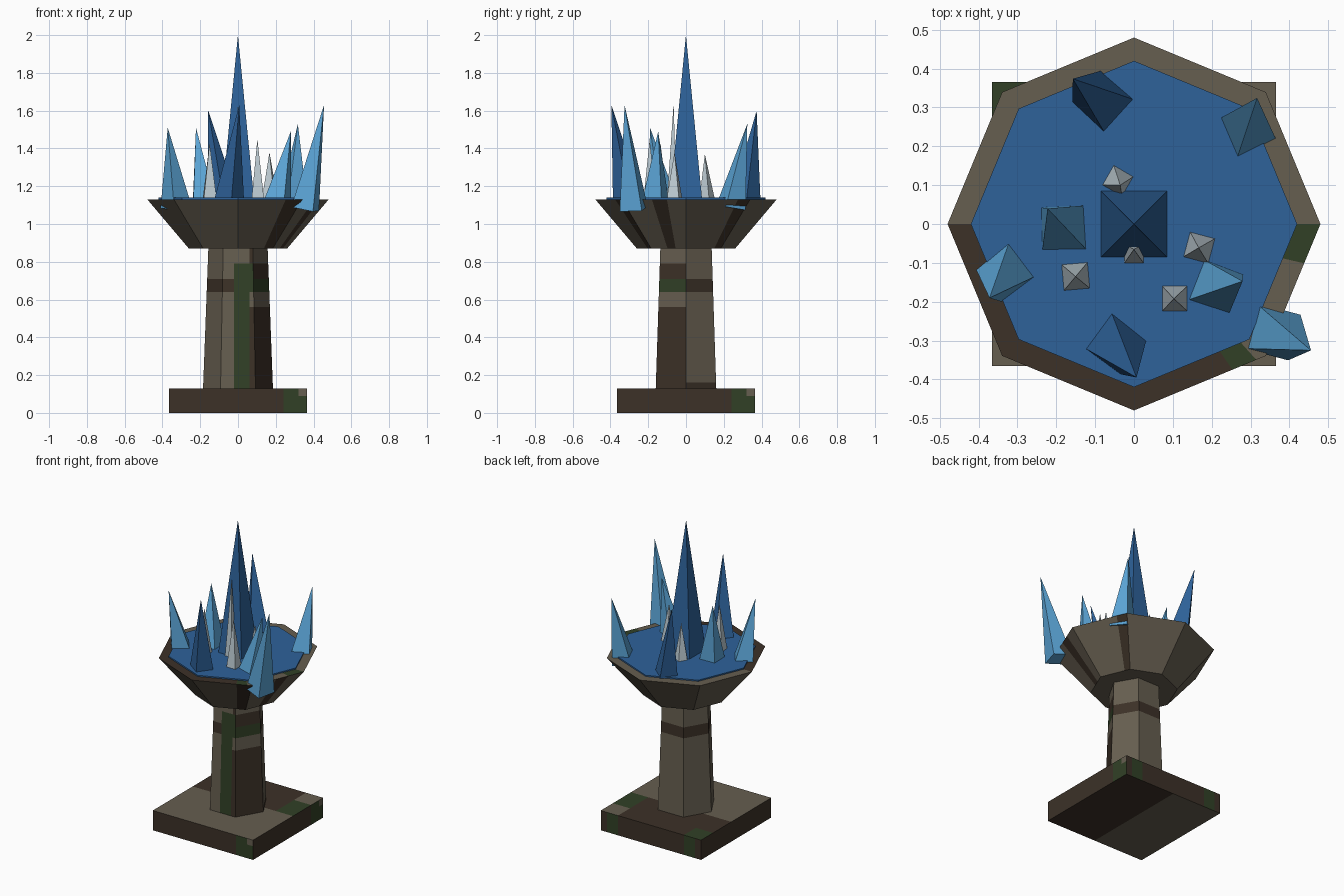
import bpy, bmesh, math
from mathutils import Vector

if "Cube" in bpy.data.objects:
    bpy.data.objects.remove(bpy.data.objects["Cube"], do_unlink=True)


def material(name, rgb):
    lin = [(c / 255 / 12.92) if c < 10 else ((c / 255 + 0.055) / 1.055) ** 2.4 for c in rgb]
    m = bpy.data.materials.new(name)
    m.use_nodes = True
    m.diffuse_color = (*lin, 1)
    m.node_tree.nodes["Principled BSDF"].inputs["Base Color"].default_value = (*lin, 1)
    return m


stone = material("stone", (102, 94, 80))
earth = material("dark_earth", (60, 49, 39))
moss = material("moss_green", (49, 64, 38))
deep = material("deep_blue", (46, 98, 154))
sky = material("light_blue", (92, 166, 216))
pale = material("pale_crystal", (190, 204, 211))
STONE, EARTH, MOSS = 0, 1, 2


def finish(name, bm, mats, rule=None):
    bmesh.ops.recalc_face_normals(bm, faces=bm.faces)
    if rule:
        for f in bm.faces:
            f.material_index = rule(f.calc_center_median(), f.normal)
    me = bpy.data.meshes.new(name)
    bm.to_mesh(me)
    bm.free()
    for m in mats:
        me.materials.append(m)
    ob = bpy.data.objects.new(name, me)
    bpy.context.collection.objects.link(ob)
    return ob


def lathe(sides, profile, start=0):
    """Closed solid from rings of (radius, height)."""
    bm = bmesh.new()
    rings = []
    for r, z in profile:
        angles = [start + 2 * math.pi * i / sides for i in range(sides)]
        rings.append([bm.verts.new((r * math.cos(a), r * math.sin(a), z)) for a in angles])
    for a, b in zip(rings, rings[1:]):
        for i in range(sides):
            j = (i + 1) % sides
            bm.faces.new((a[i], a[j], b[j], b[i]))
    bm.faces.new(rings[0][::-1])
    bm.faces.new(rings[-1])
    return bm


def cut(bm, axis, *positions):
    for p in positions:
        n = Vector(axis)
        geom = bm.verts[:] + bm.edges[:] + bm.faces[:]
        bmesh.ops.bisect_plane(bm, geom=geom, plane_co=n * p, plane_no=n)


X, Y, Z = (1, 0, 0), (0, 1, 0), (0, 0, 1)
patches = [stone, earth, moss]


# Square plinth with mossy corners
def plinth_rule(c, n):
    if n.z > 0.5:
        if c.x > 0.24 and c.y > 0.05:
            return STONE if c.y > 0.24 else MOSS
        if c.x < -0.24 and c.y > 0.24:
            return MOSS
        return EARTH if c.y > 0.05 else STONE
    if n.z < -0.5:
        return EARTH if c.x > 0 else STONE
    if n.y < -0.5:
        return (STONE if c.z > 0.09 and c.x > 0.32 else MOSS) if c.x > 0.24 else EARTH
    if n.x > 0.5:
        return (STONE if c.z > 0.09 and c.y > 0.32 else MOSS) if c.y > 0.24 else EARTH
    if n.y > 0.5:
        return MOSS if abs(c.x) > 0.24 and abs(c.x) < 0.32 else EARTH
    return EARTH


half = 0.365
bm = lathe(4, [(half * math.sqrt(2), 0), (half * math.sqrt(2), 0.13)], math.pi / 4)
cut(bm, X, -0.32, -0.24, 0, 0.24, 0.32)
cut(bm, Y, 0.05, 0.24, 0.32)
cut(bm, Z, 0.09)
finish("plinth", bm, patches, plinth_rule)


# Tapered six-sided column with painted bands
def column_rule(c, n):
    band = 0.64 < c.z < 0.71
    if n.y < -0.8:
        if c.x < -0.02:
            return EARTH if band else STONE
        if c.x < 0.06:
            return MOSS if c.z < 0.79 else STONE
        if c.z > 0.79:
            return EARTH
        return MOSS if c.z > 0.64 else STONE if c.z > 0.56 else EARTH
    if n.x > 0.5 and n.y < 0:
        if c.z < 0.56 or 0.71 < c.z < 0.79:
            return EARTH
        return MOSS if band else STONE
    if n.x > 0.5 and c.z < 0.16:
        return EARTH
    return EARTH if band else STONE


bm = lathe(6, [(0.185, 0.13), (0.157, 0.87)])
cut(bm, Z, 0.16, 0.56, 0.64, 0.71, 0.79)
cut(bm, X, -0.02, 0.06)
finish("column", bm, patches, column_rule)


# Flared eight-sided bowl with a flat rim
def bowl_rule(c, n):
    az = math.degrees(math.atan2(c.y, c.x))
    if n.z > 0.5:
        if -13 < az < 0 or -56 < az < -48:
            return MOSS
        return EARTH if az < -56 else STONE
    if n.z > -0.9 and (-24 < az < -13 or 37 < az < 45 or -56 < az < -45):
        return EARTH
    return STONE


bm = lathe(8, [(0.26, 0.87), (0.48, 1.13), (0.42, 1.13)])
for deg in (-56, -48, -24, -13, 37):
    a = math.radians(deg)
    cut(bm, (-math.sin(a), math.cos(a), 0), 0)
finish("bowl", bm, patches, bowl_rule)

# Water plate in the bowl
finish("water", lathe(8, [(0.42, 1.131), (0.42, 1.139)]), [deep])


# Leaning four-sided crystals
def crystal(name, base, tip, radius, turn, mat):
    base, tip = Vector(base), Vector(tip)
    bm = lathe(4, [(radius, 0), (0.0005, (tip - base).length)], math.radians(turn))
    bmesh.ops.remove_doubles(bm, verts=bm.verts, dist=0.002)
    spin = Vector(Z).rotation_difference(tip - base)
    for v in bm.verts:
        v.co = base + spin @ v.co
    finish(name, bm, [mat])


crystal("centre_crystal", (0, 0, 1.12), (0, 0, 2), 0.122, 45, deep)
crystal("back_crystal", (-0.075, 0.312, 1.09), (-0.157, 0.374, 1.6), 0.085, 3, deep)
crystal("front_crystal", (-0.05, -0.303, 1.09), (0.007, -0.395, 1.63), 0.085, 8, deep)
crystal("overhanging_crystal", (0.355, -0.277, 1.08), (0.456, -0.325, 1.63), 0.086, 30, sky)
crystal("right_rim_crystal", (-0.328, -0.12, 1.09), (-0.372, -0.19, 1.51), 0.083, -7, sky)
crystal("back_left_crystal", (0.291, 0.239, 1.09), (0.317, 0.325, 1.53), 0.083, -20, sky)
crystal("inner_left_crystal", (0.207, -0.163, 1.1), (0.28, -0.147, 1.49), 0.083, 25, sky)
crystal("inner_right_crystal", (-0.179, -0.014, 1.1), (-0.222, 0.04, 1.51), 0.085, 47, sky)

shards = [(0, -0.076, 0, -0.065, 1.64, 0.036, 45),
          (-0.042, 0.112, -0.035, 0.1, 1.37, 0.044, 15),
          (-0.15, -0.135, -0.15, -0.135, 1.43, 0.05, 50),
          (0.105, -0.192, 0.103, -0.192, 1.45, 0.048, 45),
          (0.168, -0.061, 0.167, -0.061, 1.38, 0.05, 30)]
for i, (bx, by, tx, ty, tz, r, turn) in enumerate(shards):
    crystal(f"small_shard_{i + 1}", (bx, by, 1.12), (tx, ty, tz), r, turn, pale)
